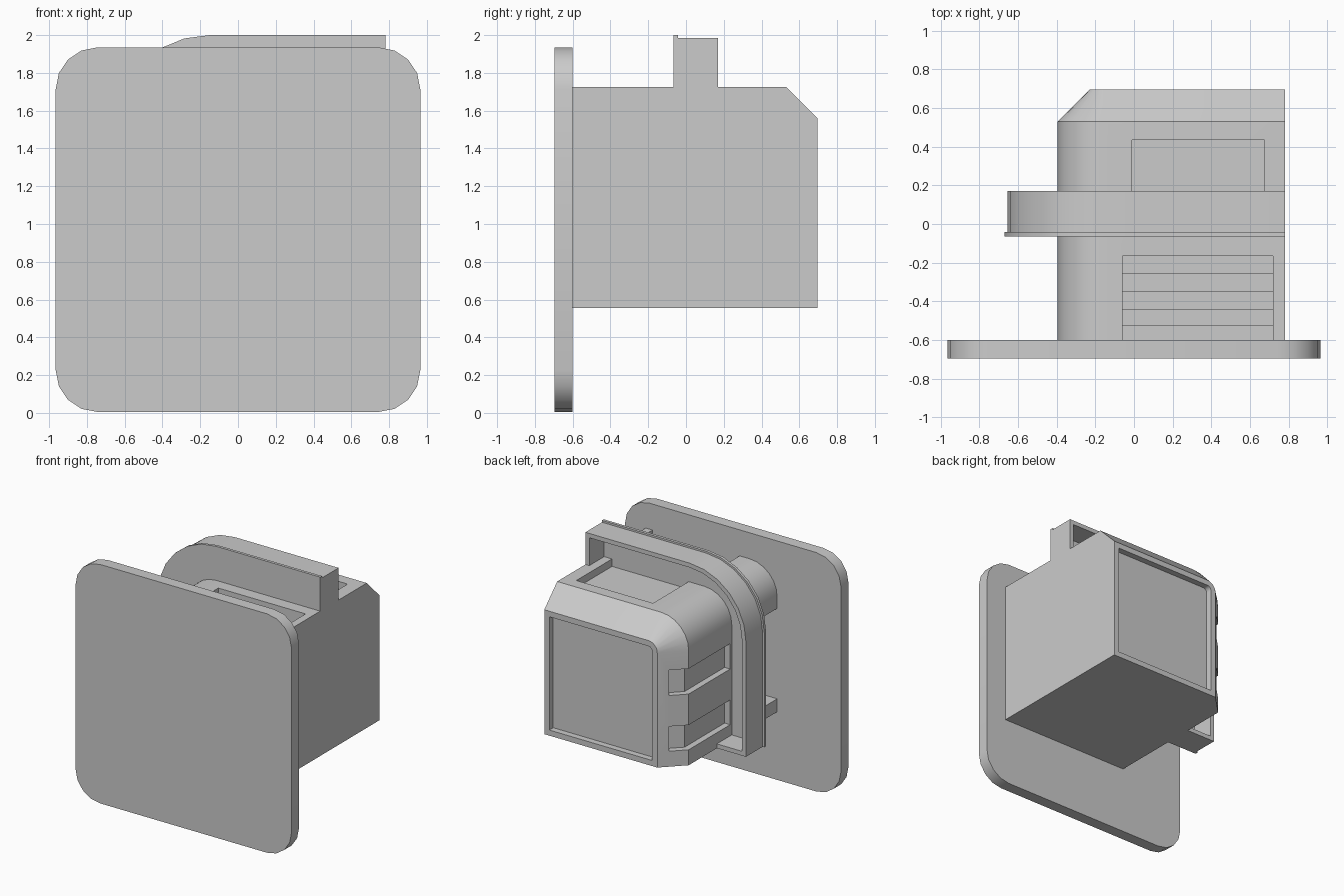
import bpy, bmesh
from math import sin, cos, pi, radians

if bpy.data.objects.get("Cube"):
    bpy.data.objects.remove(bpy.data.objects["Cube"], do_unlink=True)

grey = bpy.data.materials.new("plain grey")
grey.use_nodes = True
colour = (0.6, 0.6, 0.6, 1)
grey.diffuse_color = colour
grey.node_tree.nodes["Principled BSDF"].inputs["Base Color"].default_value = colour

RIGHT, BOTTOM = 0.78, 0.555      # flat side and underside shared by body and flange
BACK, BEVEL = 0.695, 0.165


def loft(name, rings):
    """Closed solid through matching rings of 3D points."""
    bm = bmesh.new()
    loops = [[bm.verts.new(p) for p in ring] for ring in rings]
    n = len(loops[0])
    for a, b in zip(loops, loops[1:]):
        for i in range(n):
            j = (i + 1) % n
            bm.faces.new((a[i], a[j], b[j], b[i]))
    bm.faces.new(loops[0])
    bm.faces.new(loops[-1])
    bmesh.ops.recalc_face_normals(bm, faces=bm.faces[:])
    mesh = bpy.data.meshes.new(name)
    bm.to_mesh(mesh)
    bm.free()
    mesh.materials.append(grey)
    ob = bpy.data.objects.new(name, mesh)
    bpy.context.collection.objects.link(ob)
    return ob


def along_y(name, sections):
    return loft(name, [[(x, y, z) for x, z in pts] for y, pts in sections])


def box(name, x0, x1, y0, y1, z0, z1):
    pts = [(x0, z0), (x1, z0), (x1, z1), (x0, z1)]
    return along_y(name, [(y0, pts), (y1, pts)])


def outline(off, right=RIGHT, bottom=BOTTOM, steps=6):
    """Square section with one rounded upper corner, offset outward by off."""
    r = 0.245 + off
    arc = [(-0.15 - r * sin(t), 1.48 + r * cos(t))
           for t in (i * pi / 2 / steps for i in range(steps + 1))]
    return [(right, bottom), (right, 1.48 + r)] + arc + [(arc[-1][0], bottom)]


def activate(ob):
    bpy.ops.object.select_all(action='DESELECT')
    ob.select_set(True)
    bpy.context.view_layer.objects.active = ob


def carve(ob, cutter):
    mod = ob.modifiers.new("cut", 'BOOLEAN')
    mod.operation, mod.solver, mod.object = 'DIFFERENCE', 'EXACT', cutter
    cutter.hide_render = True
    activate(ob)
    bpy.ops.object.modifier_apply(modifier="cut")
    bpy.data.objects.remove(cutter, do_unlink=True)


# Front plate with rounded corners
half, r = 0.965, 0.22
plate_pts = []
for q in range(4):
    sx, sz = ((1, 1), (-1, 1), (-1, -1), (1, -1))[q]
    for k in range(5):
        t = q * pi / 2 + k * pi / 8
        plate_pts.append((sx * (half - r) + r * cos(t), 0.97 + sz * (half - r) + r * sin(t)))
plate = along_y("front_plate", [(-0.695, plate_pts), (-0.6, plate_pts)])

# Main body, bevelled toward the back
body = along_y("body", [(-0.65, outline(0)), (BACK - BEVEL, outline(0)),
                        (BACK, outline(-BEVEL))])

# Recessed back panel
inset = outline(-BEVEL - 0.045, RIGHT - 0.045, BOTTOM + 0.045)
carve(body, along_y("cutter", [(BACK - 0.05, inset), (BACK + 0.1, inset)]))

# Top rear pocket, then matching front pockets on top and side
carve(body, box("cutter", -0.01, 0.675, -0.02, 0.435, 1.665, 1.9))
carve(body, box("cutter", -0.06, 0.72, -0.62, -0.165, 1.6, 1.9))
carve(body, box("cutter", -0.6, -0.27, -0.62, -0.165, 0.66, 1.39))

# Two side pockets that wrap around the back bevel
wrap = [(-0.6, 0), (-0.345, 0), (-0.345, 0.51), (-0.256, 0.599), (-0.356, 0.7), (-0.6, 0.7)]
for z0, z1 in ((0.68, 0.88), (1.13, 1.335)):
    carve(body, loft("cutter", [[(x, y, z) for x, y in wrap] for z in (z0, z1)]))

# Bars lying in the front pockets
bars = []
for y0, y1 in ((-0.35, -0.255), (-0.525, -0.44)):
    bars.append(box("top_pocket_bar", -0.07, 0.73, y0, y1, 1.55, 1.66))
    bars.append(box("side_pocket_bar", -0.33, -0.2, y0, y1, 0.65, 1.4))

# Flange around the body, hollow toward the back
flange = along_y("flange", [(-0.055, outline(0.26)), (0.17, outline(0.26))])
hollow = outline(0.225, RIGHT - 0.035, BOTTOM + 0.035)
carve(flange, along_y("cutter", [(-0.02, hollow), (0.3, hollow)]))
rim = along_y("flange_rim", [(-0.065, outline(0.275)), (-0.042, outline(0.275))])

# Smooth curves, sharp corners
for ob in [plate, body, flange, rim] + bars:
    activate(ob)
    bpy.ops.object.shade_smooth_by_angle(angle=radians(30))
